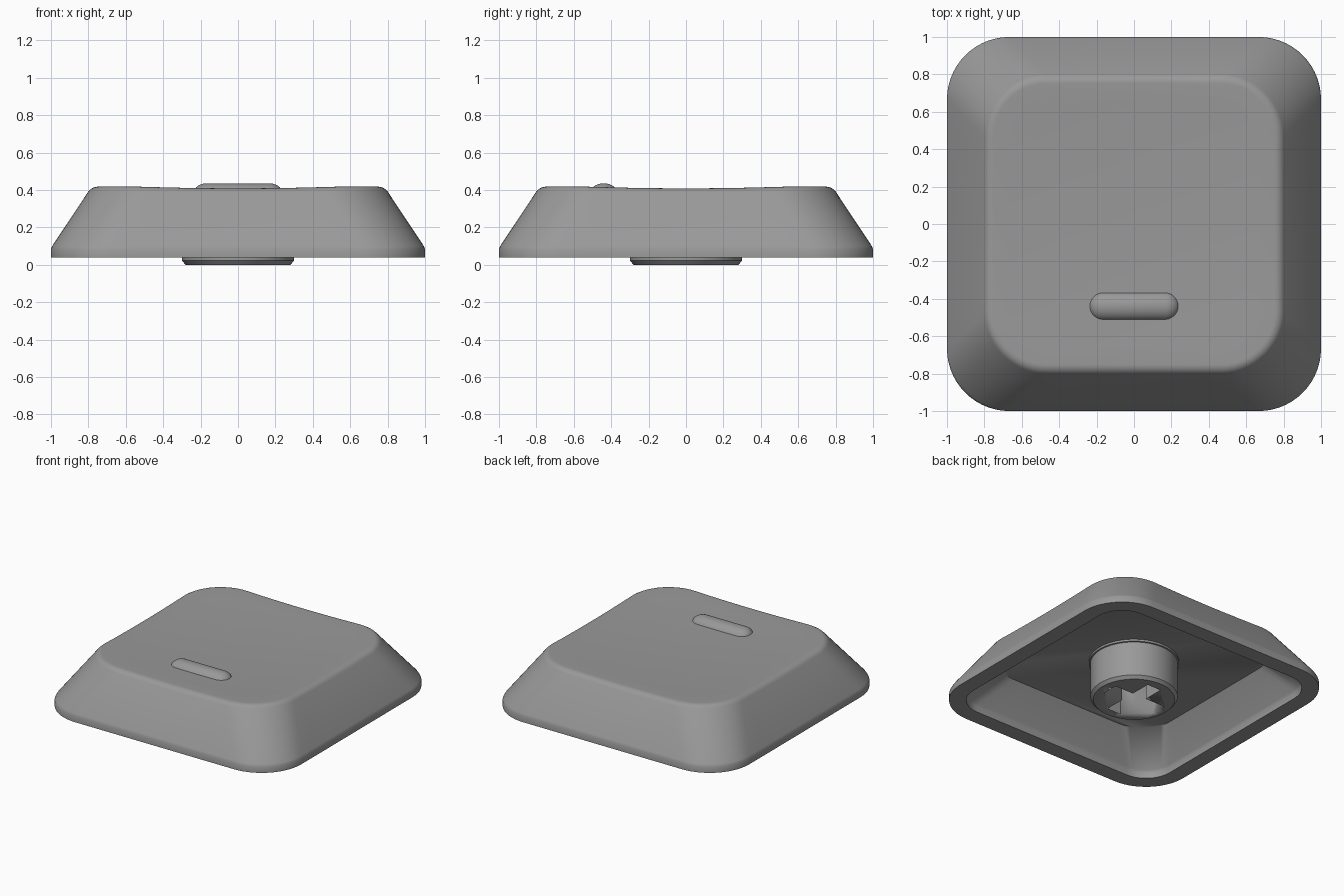
import bpy, bmesh
from math import sin, cos, pi, radians, copysign

if "Cube" in bpy.data.objects:
    bpy.data.objects.remove(bpy.data.objects["Cube"])

grey = bpy.data.materials.new("dark_grey")
grey.diffuse_color = (0.32, 0.32, 0.32, 1)
grey.use_nodes = True
grey.node_tree.nodes["Principled BSDF"].inputs["Base Color"].default_value = grey.diffuse_color


def dish(x, y):
    return 0.39 + 0.033 * (x * x + y * y)


def quarter_turns(pts):
    """Repeat a quarter outline four times about z."""
    out = []
    for q in range(4):
        ca, sa = round(cos(q * pi / 2)), round(sin(q * pi / 2))
        out += [(x * ca - y * sa, x * sa + y * ca) for x, y in pts]
    return out


def rounded_square(h, r, corner=14, side=10):
    """Outline points of a square with rounded corners and divided sides."""
    c = h - r
    pts = [(c + r * cos(a), c + r * sin(a))
           for a in (i * pi / 2 / corner for i in range(corner + 1))]
    pts += [(c - 2 * c * i / side, h) for i in range(1, side)]
    return quarter_turns(pts)


def bridge(bm, a, b):
    n = len(a)
    for i in range(n):
        j = (i + 1) % n
        bm.faces.new((a[i], a[j], b[j], b[i]))


def finish(name, bm, angle=45):
    bmesh.ops.recalc_face_normals(bm, faces=bm.faces)
    me = bpy.data.meshes.new(name)
    bm.to_mesh(me)
    bm.free()
    me.materials.append(grey)
    ob = bpy.data.objects.new(name, me)
    bpy.context.collection.objects.link(ob)
    bpy.ops.object.select_all(action='DESELECT')
    ob.select_set(True)
    bpy.context.view_layer.objects.active = ob
    bpy.ops.object.shade_smooth_by_angle(angle=radians(angle))
    return ob


# Cap shell: rings run from the inner ceiling, round the rim, up to the dish
bm = bmesh.new()
loops = []


def add_ring(h, r, z=None, drop=0.0, scale=1.0):
    ring = []
    for x, y in rounded_square(h, r):
        x, y = x * scale, y * scale
        ring.append(bm.verts.new((x, y, dish(x, y) - drop if z is None else z)))
    loops.append(ring)


for h, r, z in [(0.72, 0.25, 0.30), (0.872, 0.21, 0.10), (0.88, 0.21, 0.082),
                (0.88, 0.21, 0.04), (1.0, 0.334, 0.04), (1.0, 0.334, 0.085),
                (0.992, 0.332, 0.102)]:
    add_ring(h, r, z)
for i in range(6, -1, -1):                      # rounded top edge
    a = radians(57) * i / 6
    add_ring(0.75 + 0.06 * sin(a), 0.28 + 0.06 * sin(a), drop=0.06 * (1 - cos(a)))
for i in range(7, 0, -1):                       # dished top
    add_ring(0.75, 0.28, scale=i / 8)
for a, b in zip(loops, loops[1:]):
    bridge(bm, a, b)
n = len(loops[0])
centre = bm.verts.new((0, 0, dish(0, 0)))
for i in range(n):
    bm.faces.new((loops[-1][i], loops[-1][(i + 1) % n], centre))
bm.faces.new(loops[0])
finish("cap_shell", bm)

# Homing bar: a sphere stretched into a capsule along x
bm = bmesh.new()
bmesh.ops.create_uvsphere(bm, u_segments=32, v_segments=17, radius=0.077)
for v in bm.verts:
    x, y, z = v.co
    v.co = (z + copysign(0.165, z), y - 0.44, 0.375 + x * 0.79)
finish("homing_bar", bm, 60)

# Stem: chamfered post with a small flare at the ceiling
bm = bmesh.new()
seg = 64
rings = [[bm.verts.new((r * cos(2 * pi * i / seg), r * sin(2 * pi * i / seg), z))
          for i in range(seg)]
         for r, z in [(0.28, 0.0), (0.30, 0.022), (0.30, 0.283), (0.31, 0.285), (0.31, 0.305)]]
for a, b in zip(rings, rings[1:]):
    bridge(bm, a, b)
bm.faces.new(rings[0])
bm.faces.new(rings[-1])
stem = finish("stem", bm, 35)

# Cross-shaped socket cut into the stem
bm = bmesh.new()
w, l = 0.058, 0.215
outline = quarter_turns([(l, -w), (l, w), (w, w)])
low = [bm.verts.new((x, y, -0.1)) for x, y in outline]
high = [bm.verts.new((x, y, 0.29)) for x, y in outline]
bm.faces.new(low)
bm.faces.new(high)
bridge(bm, low, high)
cutter = finish("socket_cutter", bm)
cutter.hide_render = True

mod = stem.modifiers.new("socket", 'BOOLEAN')
mod.operation = 'DIFFERENCE'
mod.solver = 'EXACT'
mod.object = cutter
bpy.context.view_layer.objects.active = stem
bpy.ops.object.modifier_apply(modifier=mod.name)
bpy.data.objects.remove(cutter)
